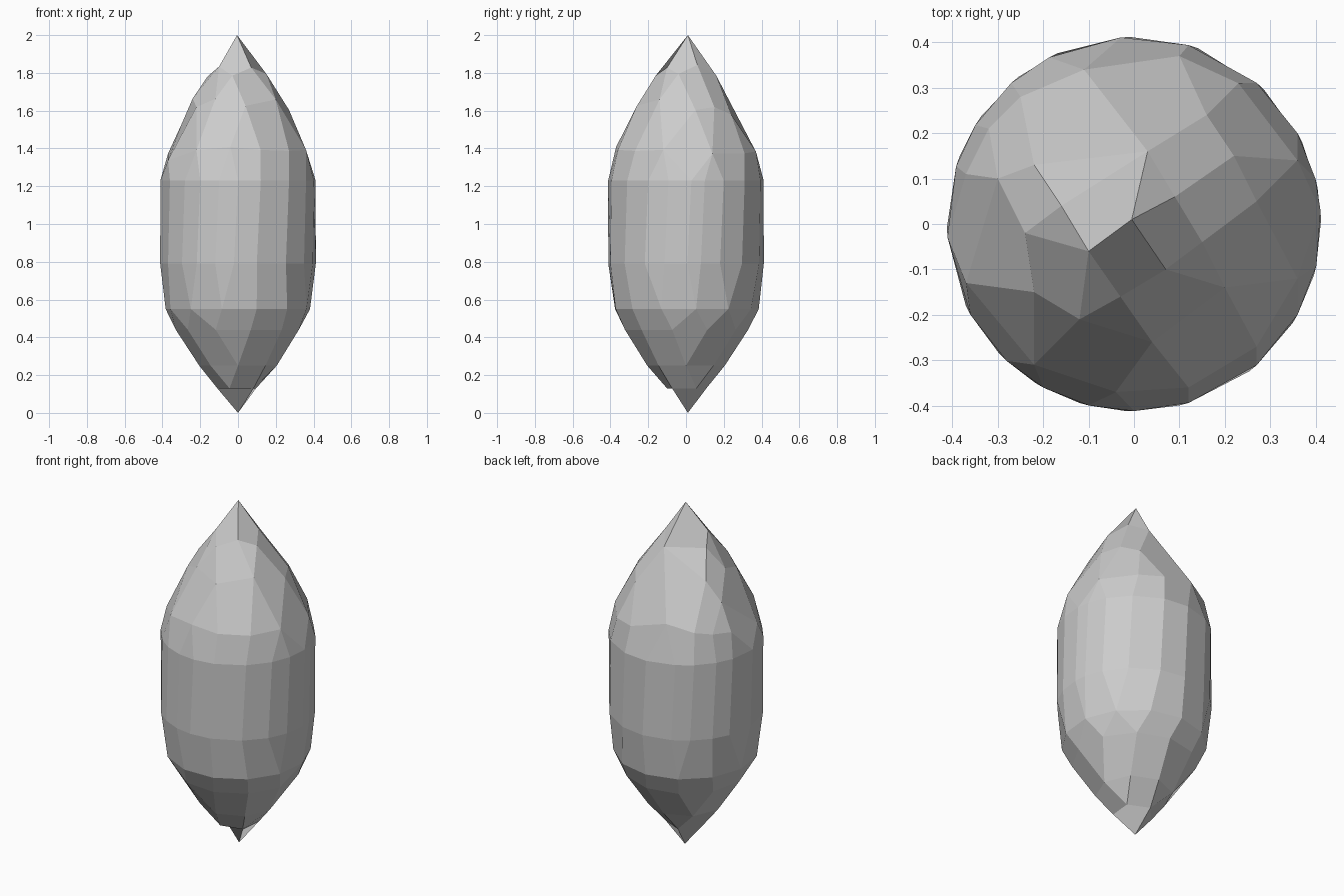
import bpy, bmesh, math

if "Cube" in bpy.data.objects:
    bpy.data.objects.remove(bpy.data.objects["Cube"])

# Silhouette of the upper half, as radius -> height
UPPER = [(0, 2.0), (0.10, 1.85), (0.16, 1.79), (0.25, 1.65), (0.33, 1.50),
         (0.385, 1.38), (0.41, 1.23)]


def height(r):
    for (r0, z0), (r1, z1) in zip(UPPER, UPPER[1:]):
        if r <= r1:
            return z0 + (z1 - z0) * (r - r0) / (r1 - r0)
    return UPPER[-1][1]


# Facet corners of the crown, seen from above
crown = [(-.16, .04), (.03, .16), (.09, .06), (.07, -.10), (-.10, -.06),
         (-.24, -.02), (-.22, .13), (-.11, .34), (.16, .24), (.22, .15),
         (.15, -.04), (.20, -.14), (-.03, -.16), (-.12, -.21), (-.22, -.15),
         (.04, -.26), (.27, .05), (.36, .14), (.23, .31), (.10, .37),
         (-.30, .10), (-.37, -.13), (-.37, .11), (-.22, -.31), (-.25, .28),
         (.12, -.36), (.27, -.27), (.36, -.12), (-.04, -.37), (-.32, .21)]
points = [(-0.005, 0.01, 2.0), (0, 0.01, 0.0)]
points += [(x, y, height(math.hypot(x, y))) for x, y in crown]


def ring(z, r, angles):
    for a in angles:
        t = math.radians(a)
        points.append((r * math.cos(t), r * math.sin(t), z))


# Irregular waist rings, with a slight twist between them
waist = [4, 14, 29, 49, 73, 94, 117, 131, 148, 162, 184, 209, 227, 241,
         256, 270, 287, 311, 331, 347]
ring(1.23, 0.412, waist)
ring(0.79, 0.412, [a - 3 for a in waist])

# Pavilion rings narrowing to the lower tip
for z, r, n, phase in [(0.55, 0.385, 13, 8), (0.44, 0.33, 11, 20),
                       (0.25, 0.205, 8, 0), (0.13, 0.11, 5, 30)]:
    ring(z, r, [phase + 360 * i / n for i in range(n)])

# Wrap facets over a sphere, then move each corner to its real place
bm = bmesh.new()
target = {}
for x, y, z in points:
    phi, t = math.pi * z / 2, math.atan2(y, x)
    s = math.sin(phi)
    v = bm.verts.new((s * math.cos(t), s * math.sin(t), -math.cos(phi)))
    target[v] = (x, y, z)
bmesh.ops.convex_hull(bm, input=bm.verts[:])
for v in bm.verts:
    v.co = target[v]
bmesh.ops.join_triangles(bm, faces=bm.faces[:], angle_face_threshold=0.2,
                         angle_shape_threshold=1.5)
bmesh.ops.recalc_face_normals(bm, faces=bm.faces[:])

mesh = bpy.data.meshes.new("crystal")
bm.to_mesh(mesh)
bm.free()
crystal = bpy.data.objects.new("crystal", mesh)
bpy.context.collection.objects.link(crystal)
